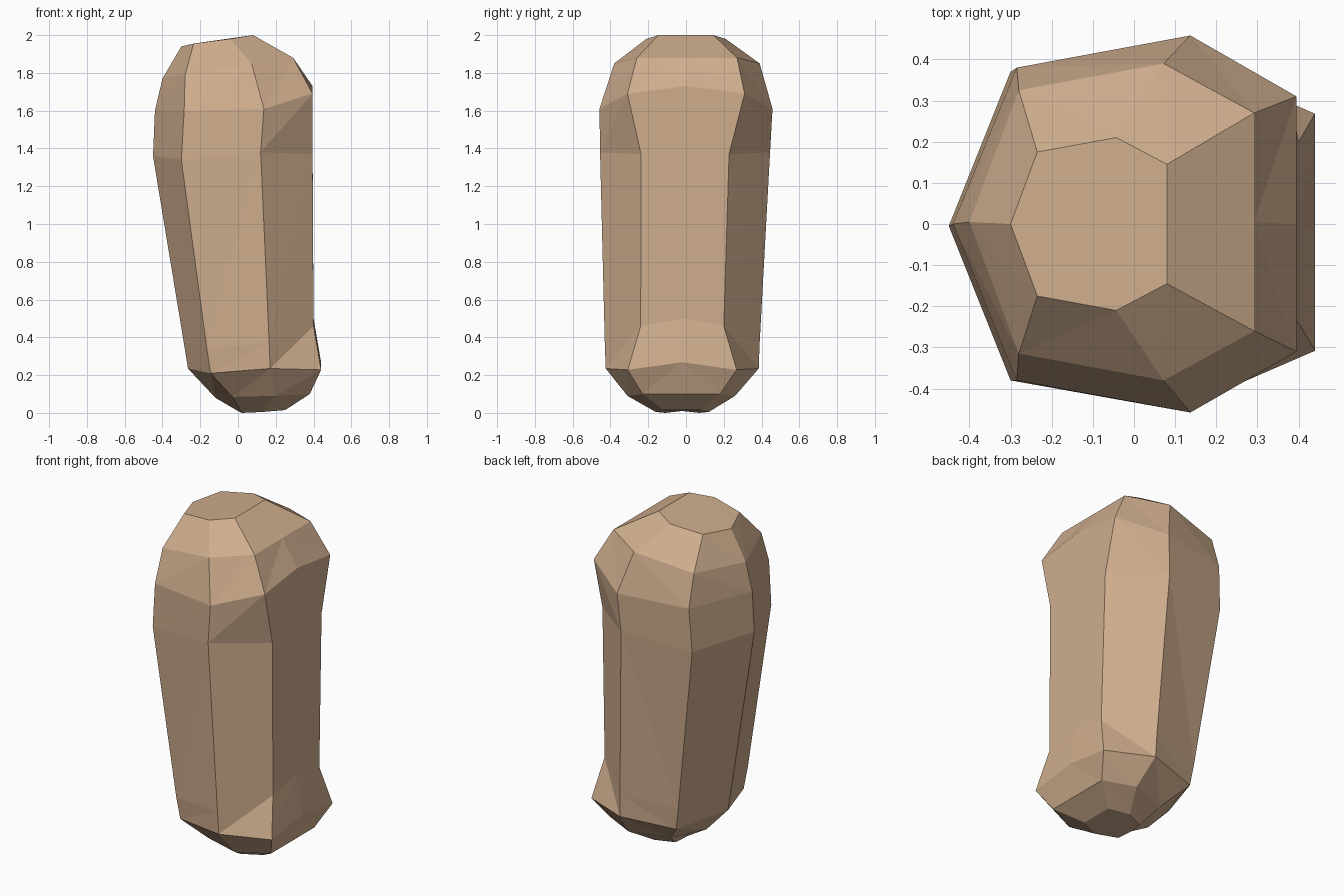
import bpy, bmesh

# Half cross-sections from bottom to top. Each ring: y centre, mid-right z bump,
# then left point (x, z) and back-left, side, right corners (x, half width, z).
RINGS = [
    (-0.02, 0.00, (0.00, 0.01), (0.02, 0.09, 0.00), (0.13, 0.14, 0.005), (0.25, 0.10, 0.015)),
    (-0.025, 0.00, (-0.12, 0.08), (-0.03, 0.21, 0.085), (0.20, 0.285, 0.09), (0.38, 0.205, 0.10)),
    (-0.02, 0.04, (-0.265, 0.235), (-0.145, 0.32, 0.21), (0.17, 0.405, 0.235), (0.44, 0.288, 0.228)),
    (-0.02, 0.04, (-0.285, 0.36), (-0.165, 0.33, 0.34), (0.165, 0.41, 0.37), (0.40, 0.22, 0.46)),
    (-0.005, 0.03, (-0.45, 1.36), (-0.30, 0.375, 1.34), (0.12, 0.45, 1.38), (0.395, 0.233, 1.37)),
    (0.00, 0.04, (-0.44, 1.60), (-0.285, 0.38, 1.60), (0.137, 0.458, 1.61), (0.395, 0.31, 1.69)),
    (0.005, 0.00, (-0.40, 1.77), (-0.28, 0.32, 1.79), (0.072, 0.385, 1.85), (0.292, 0.265, 1.88)),
    (0.00, 0.00, (-0.30, 1.94), (-0.235, 0.175, 1.955), (-0.043, 0.21, 1.98), (0.08, 0.145, 2.00)),
]


def full_ring(cy, bump, left, *side):
    """Mirror a half section across y and add the mid-right point."""
    front = [(x, cy - w, z) for x, w, z in side]
    back = [(x, cy + w, z) for x, w, z in reversed(side)]
    x, _, z = side[-1]
    return [(left[0], cy, left[1])] + front + [(x, cy, z + bump)] + back


bm = bmesh.new()
rings = [[bm.verts.new(p) for p in full_ring(*r)] for r in RINGS]

# Faceted skin, with diagonals mirrored front to back
for lo, hi in zip(rings, rings[1:]):
    for i in range(8):
        j = (i + 1) % 8
        if i < 4:
            tris = ((lo[i], lo[j], hi[j]), (lo[i], hi[j], hi[i]))
        else:
            tris = ((lo[i], lo[j], hi[i]), (lo[j], hi[j], hi[i]))
        for t in tris:
            bm.faces.new(t)

# End caps
bm.faces.new(rings[0][::-1])
bm.faces.new(rings[-1])
bmesh.ops.recalc_face_normals(bm, faces=bm.faces)

mesh = bpy.data.meshes.new("finger_segment")
bm.to_mesh(mesh)
bm.free()
obj = bpy.data.objects.new("finger_segment", mesh)
bpy.context.collection.objects.link(obj)

# Tan skin colour
mat = bpy.data.materials.new("tan_skin")
mat.diffuse_color = (0.62, 0.42, 0.27, 1)
mesh.materials.append(mat)
